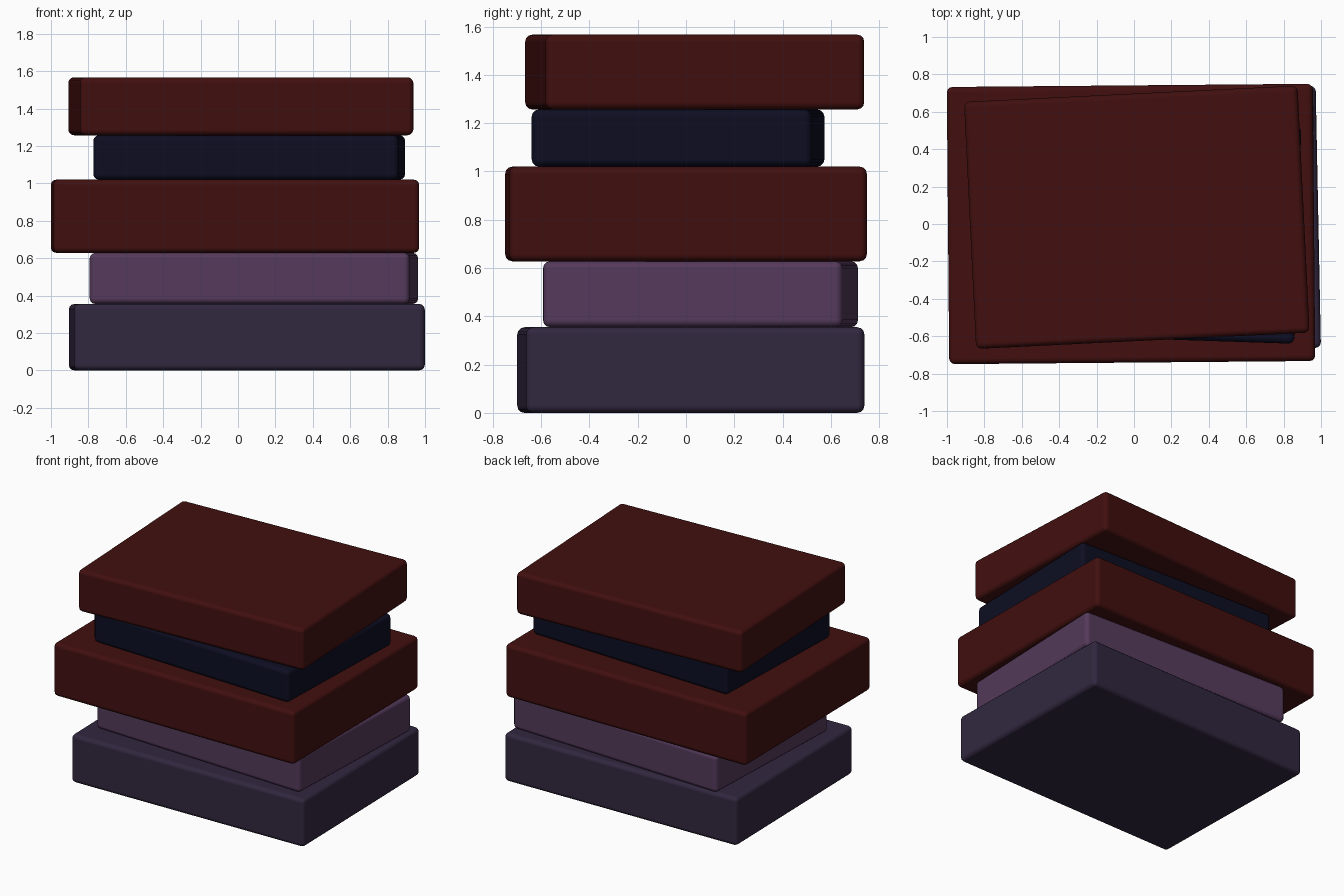
import bpy, math

if "Cube" in bpy.data.objects:
    bpy.data.objects.remove(bpy.data.objects["Cube"])


def material(name, rgb):
    m = bpy.data.materials.new(name)
    m.diffuse_color = (*rgb, 1.0)
    m.use_nodes = True
    m.node_tree.nodes["Principled BSDF"].inputs["Base Color"].default_value = m.diffuse_color
    return m


dark_violet = material("dark violet", (0.031, 0.020, 0.050))
mauve = material("mauve", (0.090, 0.042, 0.105))
dark_red = material("dark red", (0.054, 0.0047, 0.0047))
navy = material("navy", (0.0040, 0.0043, 0.0160))


def slab(name, mat, x, y, w, d, z0, z1, turn):
    """Rounded box between two heights, twisted about z by turn degrees."""
    bpy.ops.mesh.primitive_cube_add(size=1, location=(x, y, (z0 + z1) / 2))
    ob = bpy.context.object
    ob.name = name
    ob.scale = (w, d, z1 - z0)
    bpy.ops.object.transform_apply(location=False, rotation=False, scale=True)
    ob.rotation_euler.z = math.radians(turn)
    ob.data.materials.append(mat)
    bpy.ops.object.shade_smooth()
    bev = ob.modifiers.new("rounded_edges", 'BEVEL')
    bev.width = 0.03
    bev.segments = 3
    bev.harden_normals = True
    return ob


# Stack of slightly twisted slabs, bottom to top
slab("bottom_slab", dark_violet, 0.047, 0.02, 1.877, 1.402, 0.0, 0.355, 1.15)
slab("second_slab", mauve, 0.085, 0.06, 1.712, 1.243, 0.355, 0.628, -2.2)
slab("middle_slab", dark_red, -0.016, 0.0, 1.957, 1.482, 0.628, 1.02, 0.5)
slab("fourth_slab", navy, 0.06, -0.033, 1.632, 1.161, 1.02, 1.257, -1.9)
slab("top_slab", dark_red, 0.015, 0.036, 1.785, 1.322, 1.257, 1.567, 2.8)
